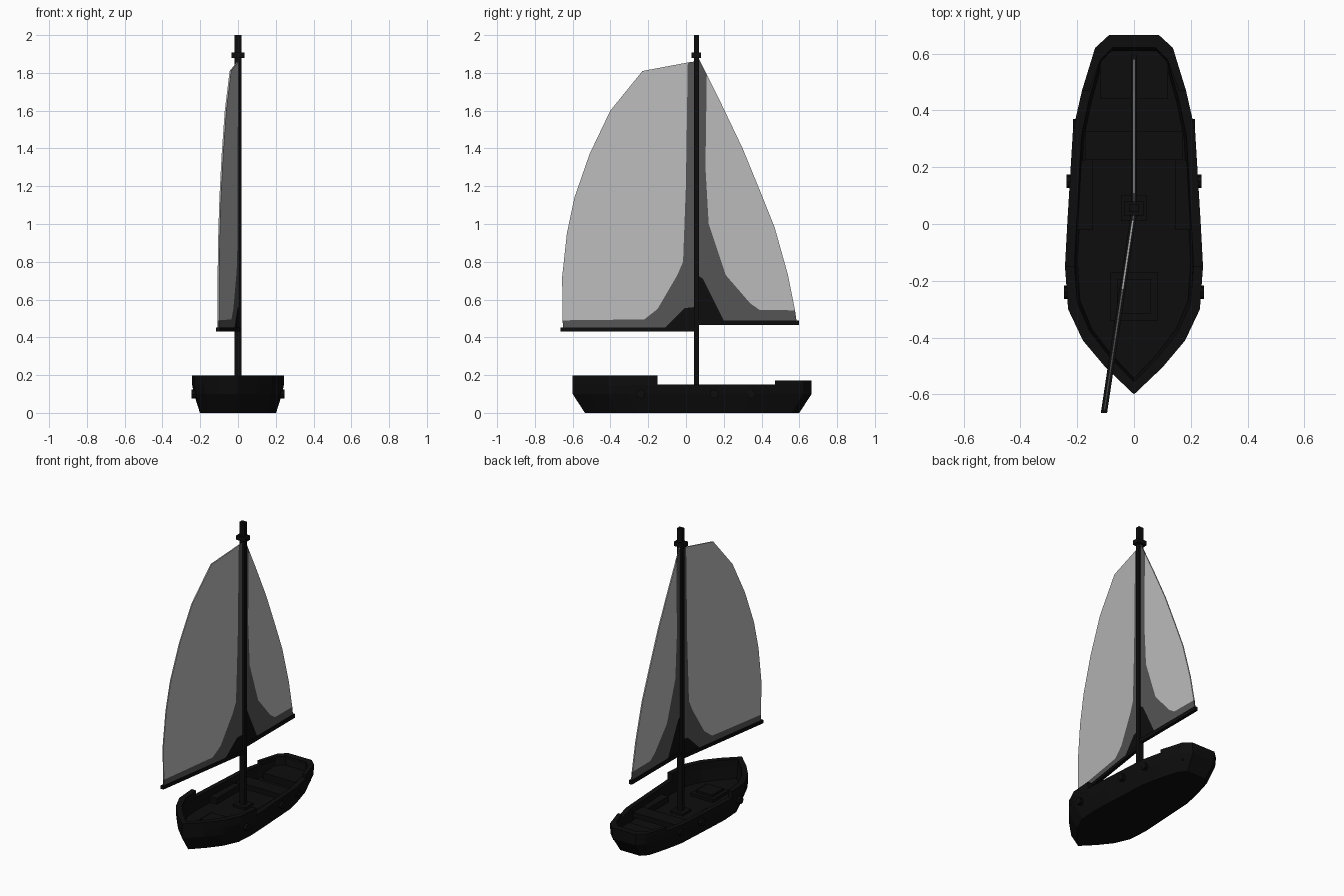
import bpy, bmesh, math
from mathutils import Vector

if "Cube" in bpy.data.objects:
    bpy.data.objects.remove(bpy.data.objects["Cube"])


def material(name, value):
    m = bpy.data.materials.new(name)
    m.diffuse_color = (value, value, value, 1)
    m.use_nodes = True
    m.node_tree.nodes["Principled BSDF"].inputs["Base Color"].default_value = m.diffuse_color
    return m


BLACK = material("tarred black", 0.004)
DARK = material("dark grey cloth", 0.09)
PALE = material("pale grey cloth", 0.5)


def finish(bm, name, mats=(BLACK,), recalc=True):
    if recalc:
        bmesh.ops.recalc_face_normals(bm, faces=bm.faces)
    me = bpy.data.meshes.new(name)
    bm.to_mesh(me)
    bm.free()
    for m in mats:
        me.materials.append(m)
    ob = bpy.data.objects.new(name, me)
    bpy.context.collection.objects.link(ob)
    return ob


def box(name, x0, x1, y0, y1, z0, z1):
    bm = bmesh.new()
    bmesh.ops.create_cube(bm, size=1)
    for v in bm.verts:
        v.co = Vector(((x0 + x1) / 2 + v.co.x * (x1 - x0),
                       (y0 + y1) / 2 + v.co.y * (y1 - y0),
                       (z0 + z1) / 2 + v.co.z * (z1 - z0)))
    return finish(bm, name)


# Hull: one plan outline, scaled into stacked loops
HALF = [(0, -.6), (.1, -.505), (.18, -.41), (.232, -.3), (.243, -.15), (.235, 0),
        (.215, .33), (.183, .47), (.137, .62), (.088, .665)]
MID_Y = 0.03


def full(half):
    return half + [(-x, y) for x, y in reversed(half) if x > 0]


def scaled(pts, sx, sy):
    return [(x * sx, MID_Y + (y - MID_Y) * sy) for x, y in pts]


def hull():
    bm = bmesh.new()
    pts = full(HALF)
    loops = []
    for sx, sy, z in [(.83, .897, 0), (.96, 1, .1), (1, 1, .15), (.86, .93, .15), (.82, .91, .07)]:
        loops.append([bm.verts.new((x, y, z)) for x, y in scaled(pts, sx, sy)])
    n = len(pts)
    for a, b in zip(loops, loops[1:]):
        for i in range(n):
            j = (i + 1) % n
            bm.faces.new((a[i], a[j], b[j], b[i]))
    bm.faces.new(loops[0])
    bm.faces.new(loops[-1])
    finish(bm, "hull")


def bulwark(name, path, z1):
    # Raised wall that follows an open stretch of the outline
    bm = bmesh.new()
    inner = scaled(path, .86, .93)
    inner[0], inner[-1] = (inner[0][0], path[0][1]), (inner[-1][0], path[-1][1])
    rings = []
    for o, i in zip(path, inner):
        rings.append([bm.verts.new((p[0], p[1], z))
                      for p, z in ((o, .148), (o, z1), (i, z1), (i, .148))])
    for a, b in zip(rings, rings[1:]):
        for k in range(4):
            m = (k + 1) % 4
            bm.faces.new((a[k], a[m], b[m], b[k]))
    bm.faces.new(rings[0])
    bm.faces.new(rings[-1])
    finish(bm, name)


hull()
bow = HALF[:5]
bulwark("bow_bulwark", [(-x, y) for x, y in reversed(bow)] + bow[1:], .197)
stern = HALF[7:]
bulwark("stern_bulwark", stern + [(-x, y) for x, y in reversed(stern)], .172)

# Fittings inside the hull
box("stern_bench", -.12, .12, .44, .61, .06, .115)
box("thwart", -.172, .172, .225, .325, .09, .125)
box("hatch_base", -.085, .085, -.34, -.17, .06, .09)
box("hatch_lid", -.06, .06, -.315, -.195, .085, .105)
for s, side in ((-1, "left"), (1, "right")):
    xs = sorted((s * .145, s * .2))
    box(side + "_side_bench", *xs, -.02, .225, .06, .11)
    # Round bosses on the hull side
    for k, (x, y) in enumerate([(.232, -.24), (.222, .15), (.2, .345)]):
        bm = bmesh.new()
        bmesh.ops.create_cone(bm, cap_ends=True, segments=8, radius1=.024,
                              radius2=.024, depth=.03)
        for v in bm.verts:
            v.co = Vector((s * x + v.co.z, y + v.co.x, .1 + v.co.y))
        finish(bm, f"{side}_boss_{k + 1}")

# Mast with collar and step
box("mast", -.018, .018, .042, .069, .06, 2)
box("mast_collar", -.035, .035, .03, .08, 1.878, 1.907)
box("mast_step", -.045, .045, .01, .1, .06, .085)

# Booms
SLOPE = .15
box("aft_boom", -.011, .011, .06, .597, .465, .49)
fore = box("fore_boom", -.011, .011, -.665, .045, .43, .452)
for v in fore.data.vertices:
    v.co.x += SLOPE * (v.co.y - .04)


def sail(name, slope, zones):
    # Each zone is a polygon of (y, z) points in the sail plane
    bm = bmesh.new()
    for index, pts in enumerate(zones):
        f = bm.faces.new([bm.verts.new((slope * (y - .04), y, z)) for y, z in pts])
        f.material_index = index
        f.normal_update()
        if f.normal.x < 0:
            f.normal_flip()
    ob = finish(bm, name, (PALE, DARK, BLACK), recalc=False)
    mod = ob.modifiers.new("cloth thickness", "SOLIDIFY")
    mod.thickness = .008
    mod.offset = 0


# Fore sail: outer edge, tone boundary, dark corner
edge = [(-.23, 1.81), (-.4, 1.6), (-.51, 1.37), (-.59, 1.14), (-.63, .95), (-.655, .72)]
line = [(.01, 1.855), (0, 1.2), (-.015, .8), (-.045, .73), (-.15, .55), (-.22, .495), (-.653, .49)]
corner = [(-.11, .45), (-.005, .555), (.045, .56)]
sail("fore_sail", SLOPE, [edge + line[::-1],
                          [(.045, 1.86)] + line + [(-.65, .45)] + corner,
                          corner + [(.045, .45)]])

# Aft sail
edge = [(.19, 1.63), (.3, 1.4), (.39, 1.18), (.47, .98), (.54, .73)]
line = [(.11, 1.79), (.103, 1.3), (.12, 1), (.21, .73), (.34, .58), (.39, .545), (.577, .543)]
corner = [(.2, .488), (.09, .71), (.066, .725)]
sail("aft_sail", 0, [edge + line[::-1],
                     [(.066, 1.88)] + line + [(.585, .488)] + corner,
                     corner + [(.066, .488)]])
